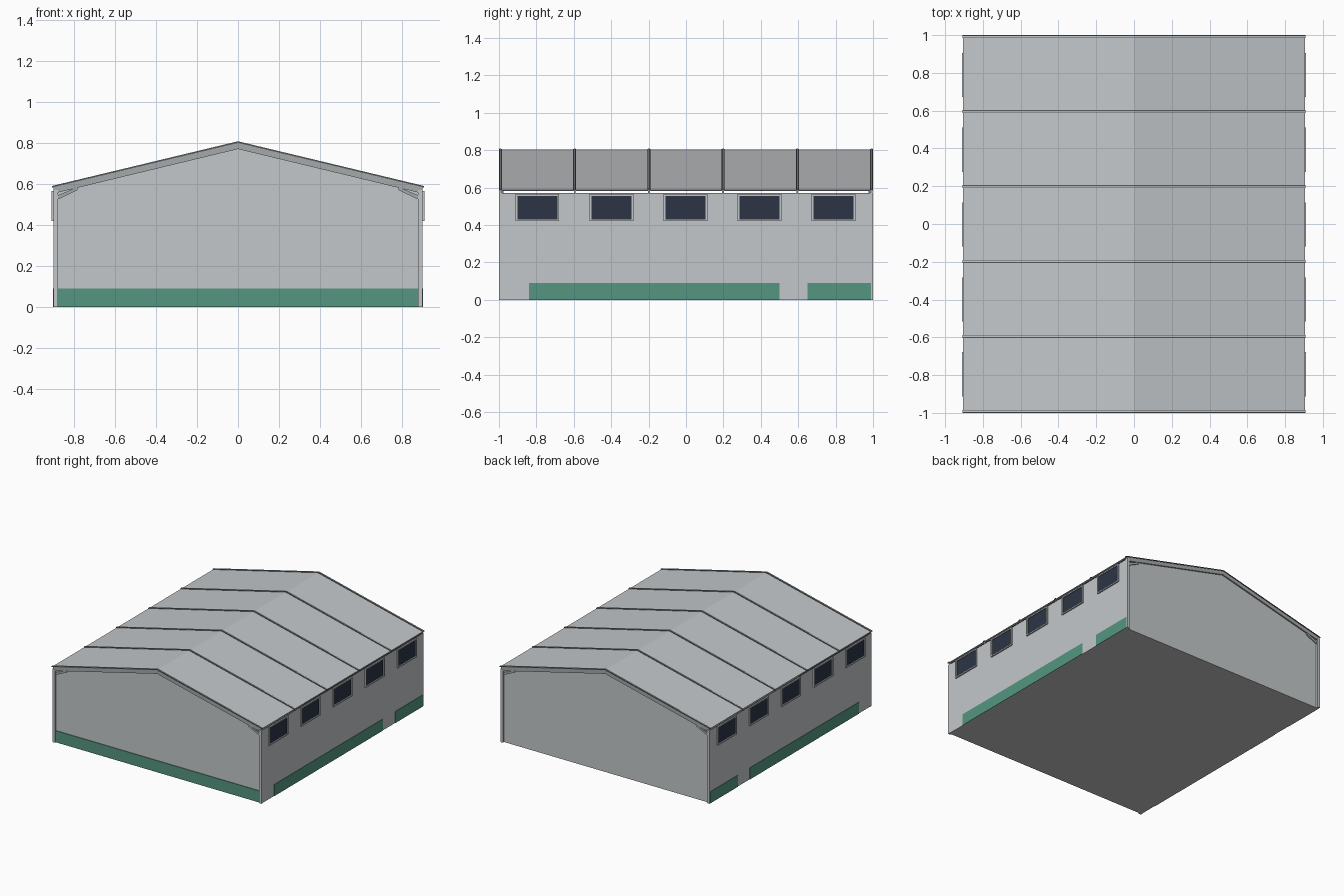
import bpy, bmesh

if "Cube" in bpy.data.objects:
    bpy.data.objects.remove(bpy.data.objects["Cube"])


def mat(name, r, g, b):
    m = bpy.data.materials.new(name)
    m.diffuse_color = (r, g, b, 1)
    m.use_nodes = True
    m.node_tree.nodes["Principled BSDF"].inputs["Base Color"].default_value = m.diffuse_color
    return m


GREY = mat("light grey", 0.55, 0.575, 0.59)
STEEL = mat("mid grey steel", 0.38, 0.40, 0.41)
DARK = mat("dark grey trim", 0.10, 0.105, 0.11)
GREEN = mat("green", 0.09, 0.305, 0.22)
GLASS = mat("navy glass", 0.025, 0.034, 0.06)
FLOOR = mat("floor grey", 0.55, 0.55, 0.55)


def prism(name, pts, y0, y1, material):
    """Extrude an x-z outline from y0 to y1."""
    bm = bmesh.new()
    a = [bm.verts.new((x, y0, z)) for x, z in pts]
    b = [bm.verts.new((x, y1, z)) for x, z in pts]
    n = len(pts)
    bm.faces.new(a)
    bm.faces.new(b[::-1])
    for i in range(n):
        j = (i + 1) % n
        bm.faces.new((a[j], a[i], b[i], b[j]))
    bmesh.ops.recalc_face_normals(bm, faces=bm.faces)
    me = bpy.data.meshes.new(name)
    bm.to_mesh(me)
    bm.free()
    me.materials.append(material)
    ob = bpy.data.objects.new(name, me)
    bpy.context.collection.objects.link(ob)
    return ob


def box(name, x0, x1, y0, y1, z0, z1, material):
    return prism(name, [(x0, z0), (x1, z0), (x1, z1), (x0, z1)], y0, y1, material)


def gable(name, half, eave, ridge, thick, y0, y1, material):
    """A bent strip that follows both roof slopes."""
    return prism(name, [(-half, eave), (0, ridge), (half, eave), (half, eave - thick),
                        (0, ridge - thick), (-half, eave - thick)], y0, y1, material)


# Floor slab and gable end walls
box("floor", -0.89, 0.89, -0.985, 0.985, 0, 0.006, FLOOR)
for name, y in (("front_wall", -0.985), ("back_wall", 0.975)):
    prism(name, [(-0.88, 0), (0.88, 0), (0.88, 0.575), (0, 0.79), (-0.88, 0.575)],
          y, y + 0.01, GREY)
box("front_green_band", -0.88, 0.88, -0.99, -0.985, 0, 0.09, GREEN)

# Roof skin, standing ribs with pale caps
gable("roof", 0.905, 0.586, 0.803, 0.004, -0.995, 0.995, GREY)
for y in (-0.992, -0.595, -0.198, 0.198, 0.595, 0.992):
    gable("roof_rib", 0.908, 0.589, 0.807, 0.006, y - 0.008, y + 0.008, DARK)
    gable("rib_cap", 0.908, 0.591, 0.809, 0.004, y - 0.004, y + 0.004, GREY)

# End portal frames
for name, y in (("front_rafter", -0.996), ("back_rafter", 0.984)):
    gable(name, 0.9, 0.584, 0.801, 0.03, y, y + 0.012, STEEL)

for s in (-1, 1):
    # Side wall stops short of the roof, leaving an open slot under the eave
    box("side_wall", s * 0.885, s * 0.9, -0.985, 0.985, 0, 0.572, GREY)
    box("side_wall_coping", s * 0.884, s * 0.902, -0.985, 0.985, 0.568, 0.572, DARK)
    for y0, y1 in ((-0.84, 0.5), (0.65, 0.99)):
        box("side_green_band", s * 0.9, s * 0.903, y0, y1, 0, 0.09, GREEN)

    for e in (-1, 1):
        # Corner post and knee brace
        box("corner_post", s * 0.88, s * 0.902, e * 0.975, e * 1.0, 0, 0.572, GREY)
        prism("knee_brace", [(s * 0.88, 0.525), (s * 0.88, 0.545),
                             (s * 0.785, 0.585), (s * 0.785, 0.57)],
              e * 0.984, e * 0.994, STEEL)

    # Small posts across the eave slot
    for y in (-0.99, -0.595, -0.198, 0.198, 0.595, 0.99):
        box("eave_stub", s * 0.888, s * 0.9, y - 0.005, y + 0.005, 0.57, 0.588, STEEL)

    # Windows with raised frames
    for i in range(5):
        c = -0.795 + i * 0.396
        y0, y1, z0, z1, t = c - 0.107, c + 0.107, 0.43, 0.556, 0.01
        box("window_glass", s * 0.9, s * 0.903, y0, y1, z0, z1, GLASS)
        for a, b, lo, hi in ((y0 - t, y1 + t, z0 - t, z0), (y0 - t, y1 + t, z1, z1 + t),
                             (y0 - t, y0, z0, z1), (y1, y1 + t, z0, z1)):
            box("window_frame", s * 0.9, s * 0.91, a, b, lo, hi, GREY)
